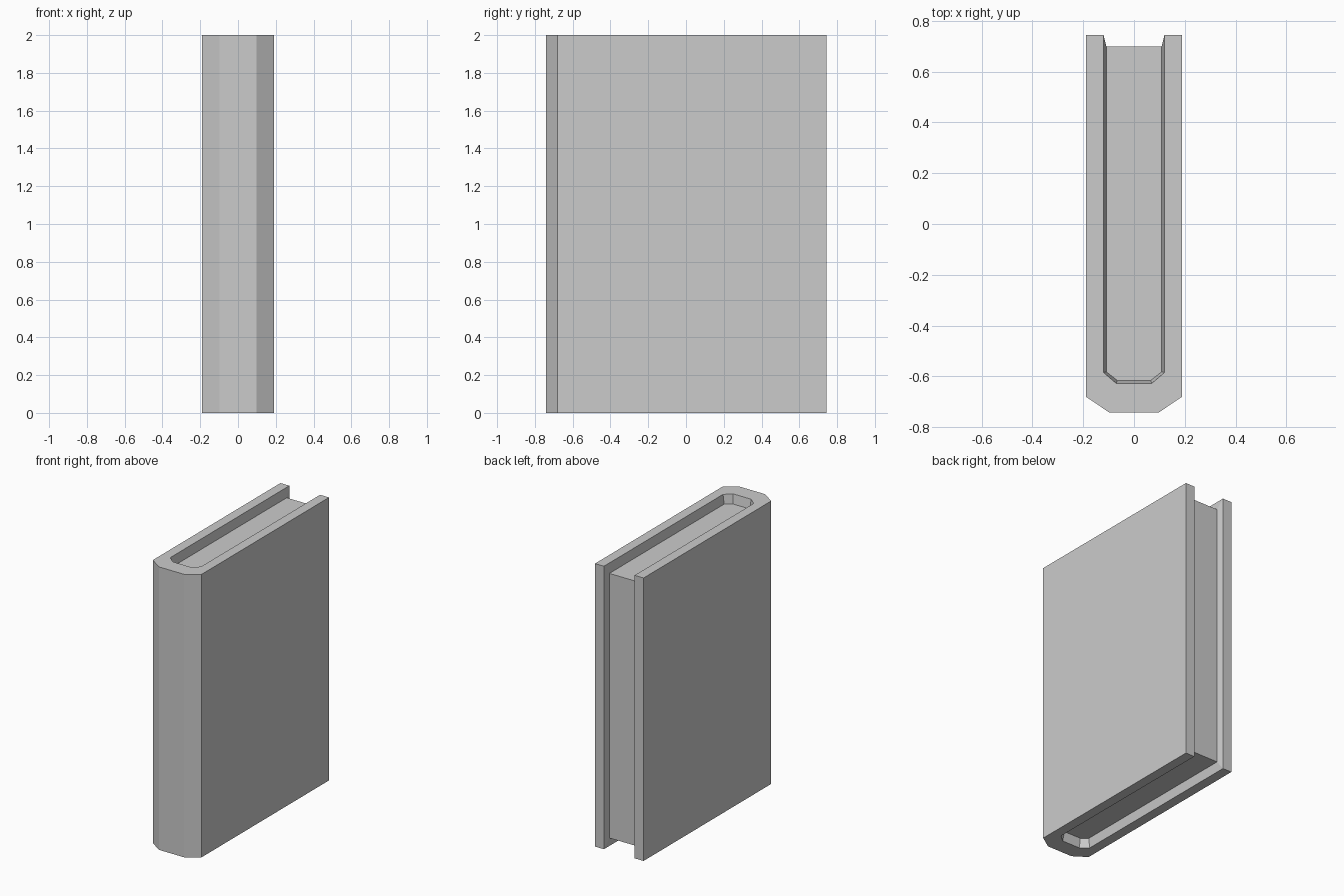
import bpy
import bmesh

cube = bpy.data.objects.get("Cube")
if cube:
    bpy.data.objects.remove(cube, do_unlink=True)

HEIGHT = 2.0
RECESS = 0.065  # how far the pages sit below the cover edges

grey = bpy.data.materials.new("plain_grey")
grey.use_nodes = True
colour = (0.6, 0.6, 0.6, 1.0)
grey.diffuse_color = colour
grey.node_tree.nodes["Principled BSDF"].inputs["Base Color"].default_value = colour


def u_profile(half_width, back, corner, half_spine, spine):
    """U-shaped outline, open at the back, with a chamfered spine."""
    right = [(-half_width, back), (-half_width, corner), (-half_spine, spine)]
    return right + [(-x, y) for x, y in reversed(right)]


outer = u_profile(0.19, 0.745, -0.68, 0.098, -0.742)
rim = u_profile(0.12, 0.745, -0.585, 0.07, -0.628)
pages = u_profile(0.109, 0.70, -0.582, 0.066, -0.616)


def add_loop(bm, profile, z):
    return [bm.verts.new((x, y, z)) for x, y in profile]


def bridge(bm, a, b):
    for i in range(len(a) - 1):
        bm.faces.new((a[i], a[i + 1], b[i + 1], b[i]))


def finish(bm, name):
    bmesh.ops.recalc_face_normals(bm, faces=bm.faces)
    mesh = bpy.data.meshes.new(name)
    bm.to_mesh(mesh)
    bm.free()
    mesh.materials.append(grey)
    obj = bpy.data.objects.new(name, mesh)
    bpy.context.collection.objects.link(obj)
    return obj


# Cover: outer wall, flat rims and sloped inner lips
bm = bmesh.new()
low = [add_loop(bm, p, z) for p, z in ((outer, 0), (rim, 0), (pages, RECESS))]
high = [add_loop(bm, p, z) for p, z in
        ((outer, HEIGHT), (rim, HEIGHT), (pages, HEIGHT - RECESS))]
bridge(bm, low[0], high[0])
for loops in (low, high):
    bridge(bm, loops[0], loops[1])
    bridge(bm, loops[1], loops[2])
for end in (0, -1):  # board edges and lips on the open side
    for k in range(2):
        bm.faces.new((low[k][end], low[k + 1][end],
                      high[k + 1][end], high[k][end]))
# Temporary page faces close the shell so that normals face outwards
caps = [bm.faces.new(low[2]), bm.faces.new(high[2]),
        bm.faces.new((low[2][0], low[2][-1], high[2][-1], high[2][0]))]
bmesh.ops.recalc_face_normals(bm, faces=bm.faces)
bmesh.ops.delete(bm, geom=caps, context="FACES_ONLY")
finish(bm, "book_cover")

# Page block: solid filling between the boards
bm = bmesh.new()
bottom = add_loop(bm, pages, RECESS)
top = add_loop(bm, pages, HEIGHT - RECESS)
bridge(bm, bottom + bottom[:1], top + top[:1])
bm.faces.new(bottom)
bm.faces.new(top)
finish(bm, "page_block")
